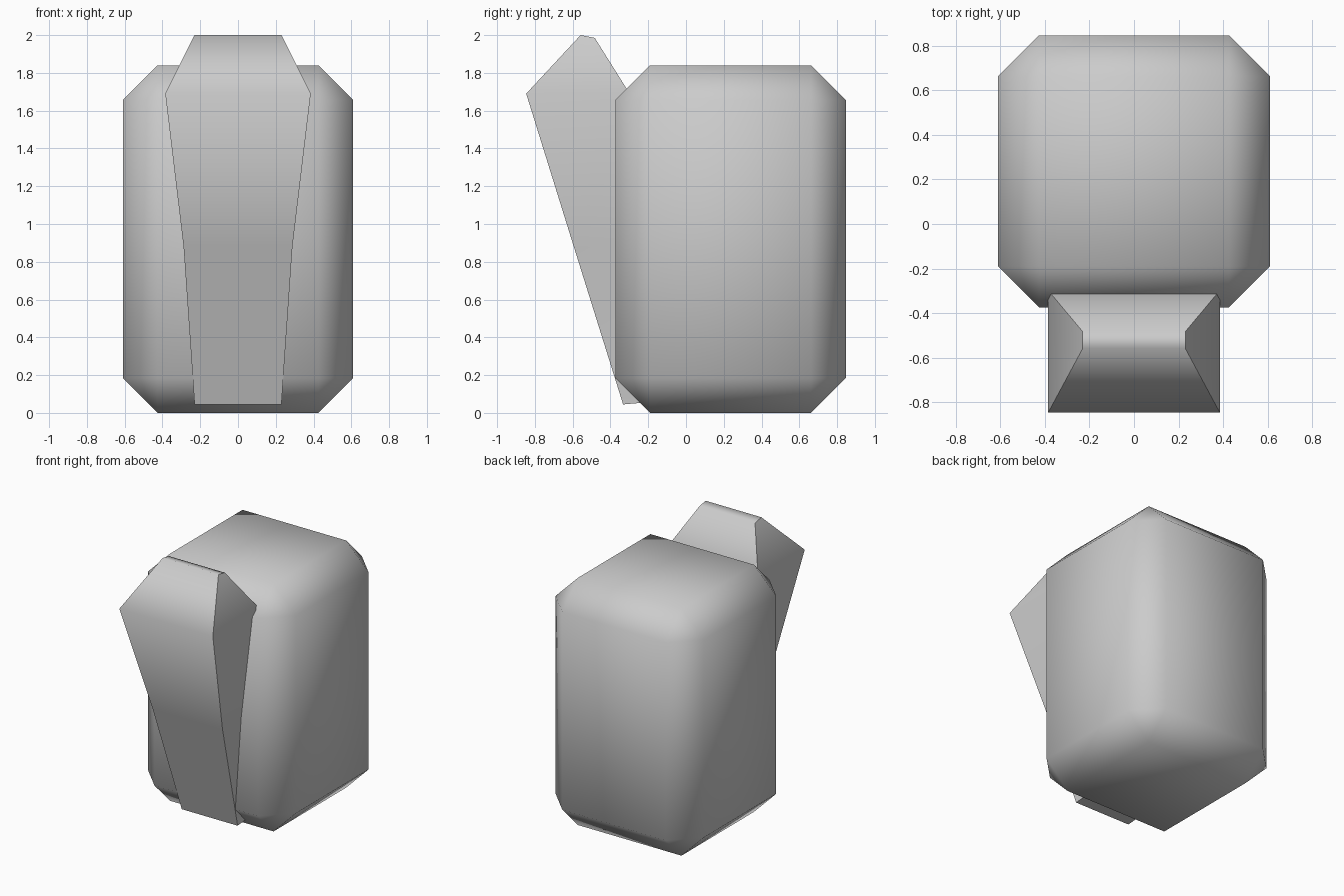
import bpy, bmesh
from math import radians

if "Cube" in bpy.data.objects:
    bpy.data.objects.remove(bpy.data.objects["Cube"])


def finish(bm, name, angle):
    bmesh.ops.recalc_face_normals(bm, faces=bm.faces)
    mesh = bpy.data.meshes.new(name)
    bm.to_mesh(mesh)
    bm.free()
    obj = bpy.data.objects.new(name, mesh)
    bpy.context.collection.objects.link(obj)
    bpy.ops.object.select_all(action='DESELECT')
    obj.select_set(True)
    bpy.context.view_layer.objects.active = obj
    bpy.ops.object.shade_smooth_by_angle(angle=radians(angle))
    return obj


# Main block: box with a single-segment chamfer on every edge
bm = bmesh.new()
bmesh.ops.create_cube(bm, size=1)
for v in bm.verts:
    v.co.x *= 1.22
    v.co.y = v.co.y * 1.22 + 0.236
    v.co.z = v.co.z * 1.84 + 0.92
bmesh.ops.bevel(bm, geom=bm.edges[:], offset=0.184, offset_type='OFFSET',
                segments=1, profile=0.5, affect='EDGES')
finish(bm, "main_block", 65)

# Front wedge: rings of (half width, front y, front z, back y, back z)
rings = [
    (0.23, -0.333, 0.045, -0.19, 0.057),
    (0.288, -0.594, 0.88, -0.25, 0.88),
    (0.385, -0.846, 1.69, -0.298, 1.69),
    (0.23, -0.558, 2.00, -0.483, 1.985),
]
bm = bmesh.new()
loops = []
for w, yf, zf, yb, zb in rings:
    loops.append([bm.verts.new(p) for p in
                  ((-w, yf, zf), (w, yf, zf), (w, yb, zb), (-w, yb, zb))])
for low, high in zip(loops, loops[1:]):
    for i in range(4):
        j = (i + 1) % 4
        bm.faces.new((low[i], low[j], high[j], high[i]))
bm.faces.new(loops[0])
bm.faces.new(loops[-1])
finish(bm, "front_wedge", 61.5)
